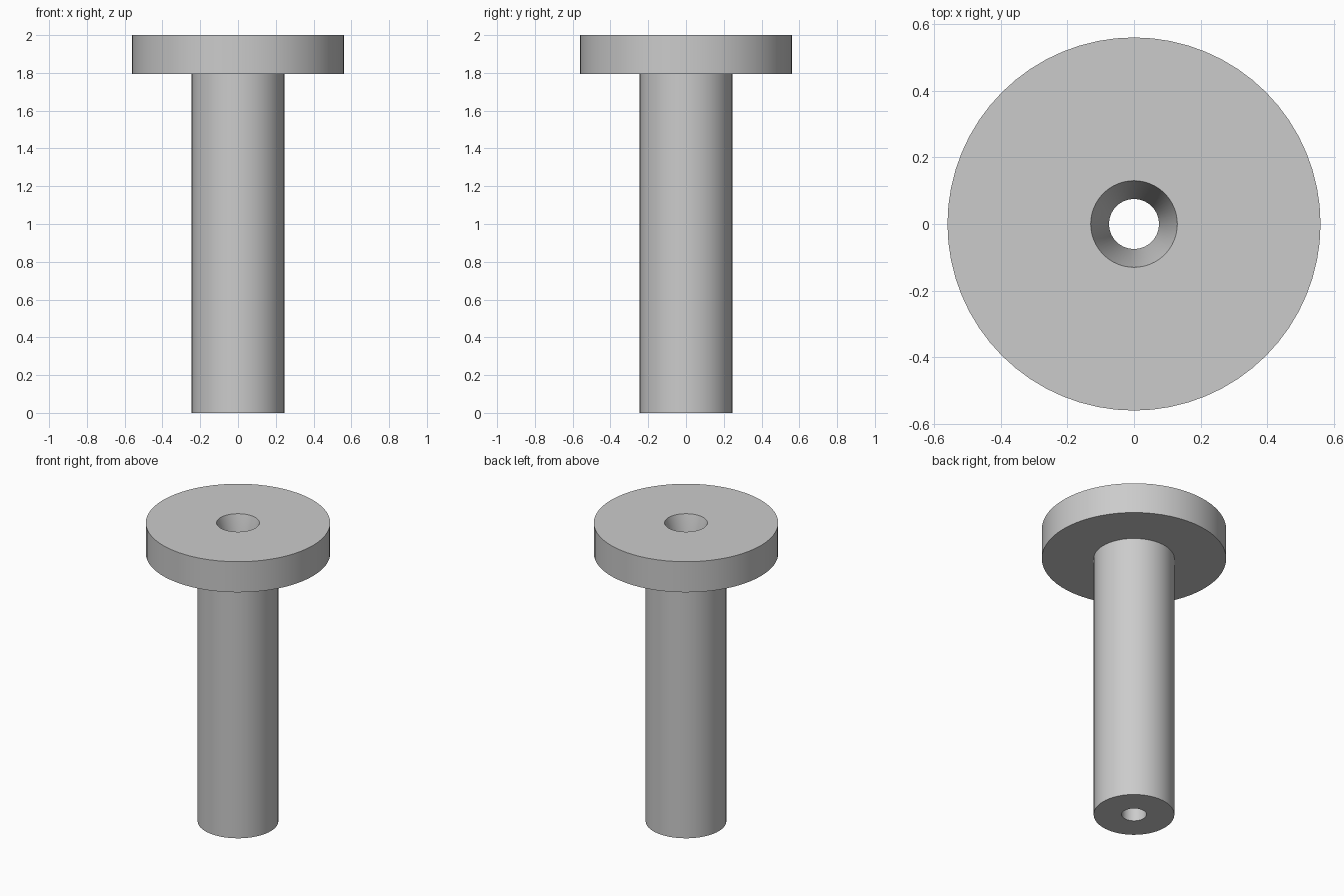
import bpy
import bmesh
import math

cube = bpy.data.objects.get("Cube")
if cube:
    bpy.data.objects.remove(cube, do_unlink=True)

SEGMENTS = 64
HEIGHT = 2.0
HEAD_BOTTOM = 1.795
HEAD_R = 0.56
SHAFT_R = 0.245
BORE_R = 0.075
MOUTH_R = 0.13

# One plain grey material
grey = bpy.data.materials.new("plain_grey")
grey.use_nodes = True
colour = (0.6, 0.6, 0.6, 1.0)
grey.diffuse_color = colour
grey.node_tree.nodes["Principled BSDF"].inputs["Base Color"].default_value = colour


def lathe(name, profile):
    """Spin a closed (radius, height) profile around the z axis."""
    bm = bmesh.new()
    verts = [bm.verts.new((r, 0, z)) for r, z in profile]
    edges = [bm.edges.new((v, verts[(i + 1) % len(verts)]))
             for i, v in enumerate(verts)]
    bmesh.ops.spin(bm, geom=verts + edges, cent=(0, 0, 0), axis=(0, 0, 1),
                   angle=math.tau, steps=SEGMENTS, use_merge=True)
    bmesh.ops.remove_doubles(bm, verts=bm.verts, dist=0.0001)
    bmesh.ops.recalc_face_normals(bm, faces=bm.faces)
    mesh = bpy.data.meshes.new(name)
    bm.to_mesh(mesh)
    bm.free()
    mesh.materials.append(grey)
    obj = bpy.data.objects.new(name, mesh)
    bpy.context.collection.objects.link(obj)
    bpy.ops.object.select_all(action="DESELECT")
    obj.select_set(True)
    bpy.context.view_layer.objects.active = obj
    bpy.ops.object.shade_smooth_by_angle(angle=math.radians(30))
    return obj


# Flanged sleeve: shaft, disc head, tapered mouth and through bore
lathe("flanged_sleeve", [
    (BORE_R, 0),
    (SHAFT_R, 0),
    (SHAFT_R, HEAD_BOTTOM),
    (HEAD_R, HEAD_BOTTOM),
    (HEAD_R, HEIGHT),
    (MOUTH_R, HEIGHT),
    (BORE_R, HEAD_BOTTOM),
])
